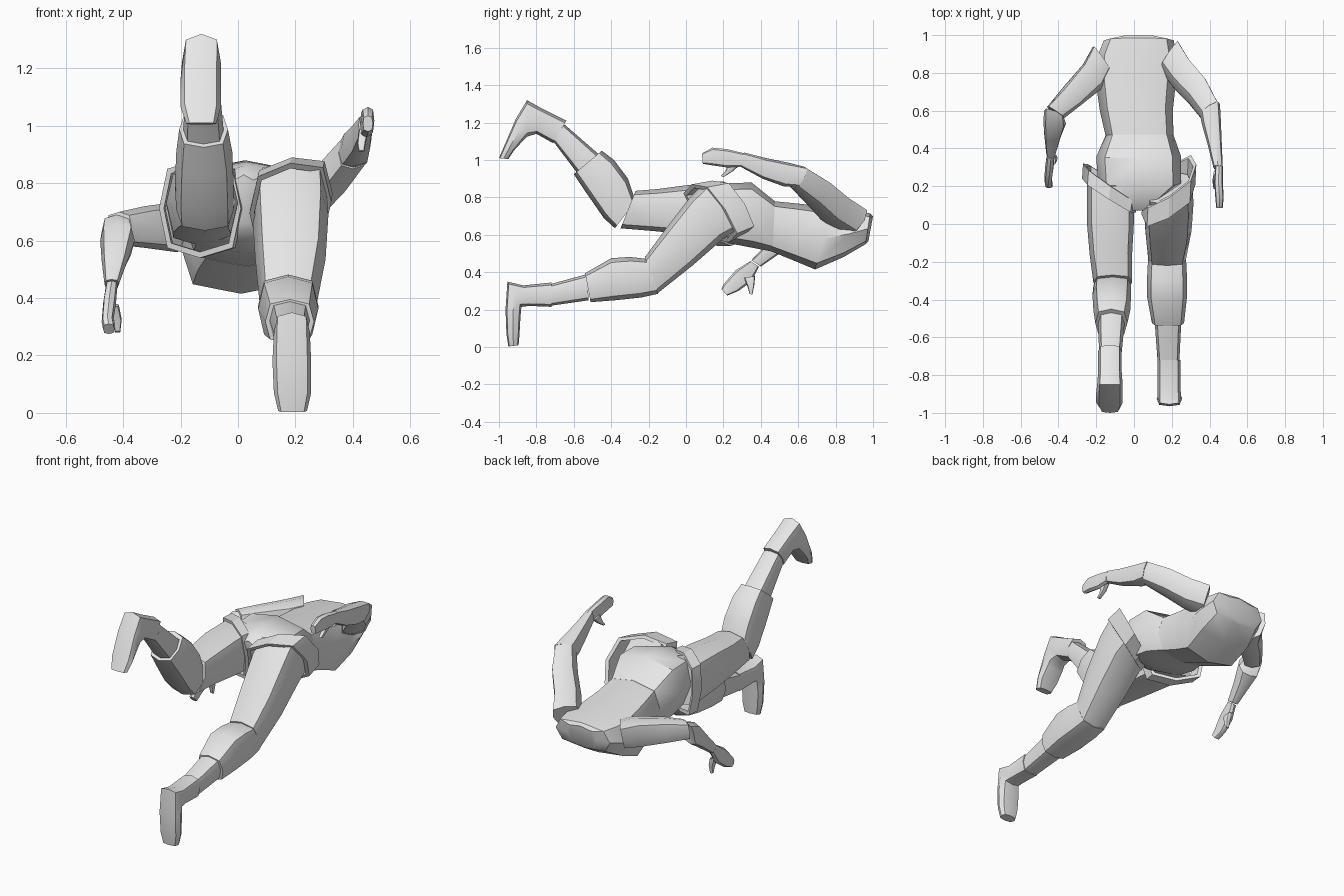
import bpy, bmesh, math
from mathutils import Vector

grey = bpy.data.materials.new("light_grey")
grey.diffuse_color = (0.8, 0.8, 0.8, 1)


def ring(s, scale=1.0, n=8, power=0.65):
    """Rounded section: x0, x1, top y, top z, bottom y, bottom z, [y skew], [z skew]."""
    x0, x1, yt, zt, yb, zb = s[:6]
    sy, sz = (list(s[6:]) + [0, 0])[:2]
    c = Vector(((x0 + x1) / 2, (yt + yb) / 2, (zt + zb) / 2))
    u = Vector(((x1 - x0) / 2, sy, sz)) * scale
    v = Vector((0, (yt - yb) / 2, (zt - zb) / 2)) * scale
    pts = []
    for i in range(n):
        a = 2 * math.pi * i / n
        ca, sa = math.cos(a), math.sin(a)
        p = math.copysign(abs(ca) ** power, ca)
        q = math.copysign(abs(sa) ** power, sa)
        pts.append(c + u * p + v * q)
    return pts


def skin(name, rings, closed=False, angle=40):
    """Bridge rings into one mesh; closed joins the last ring to the first."""
    bm = bmesh.new()
    loops = [[bm.verts.new(p) for p in r] for r in rings]
    n = len(loops[0])
    pairs = list(zip(loops, loops[1:])) + ([(loops[-1], loops[0])] if closed else [])
    for a, b in pairs:
        for i in range(n):
            j = (i + 1) % n
            bm.faces.new((a[i], a[j], b[j], b[i]))
    if not closed:
        bm.faces.new(loops[0])
        bm.faces.new(loops[-1])
    bmesh.ops.recalc_face_normals(bm, faces=bm.faces)
    me = bpy.data.meshes.new(name)
    bm.to_mesh(me)
    bm.free()
    me.materials.append(grey)
    ob = bpy.data.objects.new(name, me)
    bpy.context.collection.objects.link(ob)
    bpy.ops.object.select_all(action='DESELECT')
    ob.select_set(True)
    bpy.context.view_layer.objects.active = ob
    bpy.ops.object.shade_smooth_by_angle(angle=math.radians(angle))


def loft(name, *sections):
    skin(name, [ring(s) for s in sections])


def band(name, a, b):
    """Hollow strap wrapped round the top of a thigh."""
    skin(name, [ring(a), ring(b), ring(b, 0.88), ring(a, 0.88)], closed=True, angle=30)


# Trunk
loft("chest",
     (-.15, .21, .47, .78, .46, .51), (-.18, .205, .62, .765, .57, .465),
     (-.2, .22, .78, .745, .69, .415), (-.2, .23, .9, .73, .84, .48),
     (-.16, .21, .985, .715, .96, .55), (-.07, .12, 1.0, .70, .975, .565))
loft("pelvis",
     (-.15, .21, .475, .78, .465, .51), (-.2, .25, .35, .88, .36, .53),
     (-.19, .25, .2, .875, .23, .555), (-.1, .14, .12, .86, .15, .6),
     (-.02, .06, .07, .83, .1, .64))

# Thigh straps
band("left_thigh_strap", (-.27, .02, .2, .885, .24, .54, -.1),
     (-.275, .01, .13, .885, .17, .54, -.09))
band("right_thigh_strap", (.045, .33, .14, .89, .31, .6, .09, .02),
     (.04, .325, .03, .87, .23, .56, .08, .02))

# Raised left leg
loft("left_thigh",
     (-.25, 0, .2, .87, .24, .58), (-.25, 0, 0, .865, .03, .6),
     (-.235, -.01, -.15, .845, -.17, .62), (-.215, -.01, -.27, .835, -.35, .635))
loft("left_calf",
     (-.215, -.015, -.27, .78, -.38, .635), (-.22, -.015, -.31, .9, -.44, .69),
     (-.215, -.02, -.385, 1.0, -.53, .82), (-.205, -.035, -.45, 1.05, -.6, .925))
loft("left_ankle",
     (-.19, -.05, -.465, 1.03, -.585, .935), (-.185, -.065, -.65, 1.19, -.71, 1.1))
loft("left_foot",
     (-.19, -.065, -.64, 1.21, -.71, 1.09), (-.19, -.065, -.77, 1.275, -.8, 1.14),
     (-.195, -.06, -.85, 1.32, -.85, 1.125), (-.2, -.06, -.91, 1.22, -.87, 1.105),
     (-.2, -.06, -.97, 1.08, -.92, 1.05), (-.18, -.075, -1.0, 1.01, -.95, 1.005))

# Grounded right leg
loft("right_thigh",
     (.06, .31, .1, .88, .28, .62), (.05, .315, .02, .8, .2, .58),
     (.06, .305, -.11, .63, .04, .44), (.075, .275, -.22, .48, -.155, .285))
loft("right_calf",
     (.075, .275, -.2, .47, -.15, .285), (.07, .28, -.3, .482, -.24, .265),
     (.07, .28, -.4, .475, -.38, .25), (.095, .265, -.54, .395, -.51, .24))
loft("right_ankle",
     (.11, .25, -.53, .39, -.52, .25), (.125, .24, -.73, .335, -.73, .22))
loft("right_foot",
     (.125, .245, -.72, .345, -.72, .215), (.125, .245, -.87, .33, -.84, .22),
     (.125, .25, -.955, .35, -.88, .215), (.12, .255, -.965, .2, -.885, .16),
     (.125, .255, -.96, .07, -.89, .07), (.14, .24, -.95, .003, -.895, .01))

# Lowered left arm
loft("left_upper_arm",
     (-.22, -.12, .89, .735, .84, .57, -.07), (-.27, -.16, .8, .735, .77, .56, -.06),
     (-.37, -.28, .68, .72, .68, .575, -.05), (-.46, -.37, .6, .7, .58, .585, -.03))
loft("left_forearm",
     (-.475, -.37, .6, .69, .56, .57, -.02), (-.48, -.36, .52, .66, .56, .54, -.01),
     (-.475, -.385, .44, .56, .5, .5), (-.465, -.415, .35, .465, .4, .43))
loft("left_hand",
     (-.46, -.42, .345, .46, .39, .43), (-.47, -.425, .265, .41, .35, .35),
     (-.475, -.435, .2, .335, .28, .3), (-.47, -.43, .19, .31, .22, .275))
loft("left_thumb",
     (-.45, -.415, .31, .37, .37, .38), (-.435, -.405, .33, .32, .365, .33),
     (-.43, -.41, .34, .285, .355, .28))

# Raised right arm
loft("right_upper_arm",
     (.14, .24, .92, .745, .85, .61, .07), (.2, .3, .83, .81, .76, .67, .06),
     (.28, .385, .74, .89, .67, .76, .05), (.35, .45, .63, .965, .57, .85, .03))
loft("right_forearm",
     (.35, .455, .63, .965, .58, .855, .03), (.36, .46, .55, .985, .52, .86, .01),
     (.39, .465, .43, 1.01, .41, .9), (.42, .47, .31, 1.04, .29, .965))
loft("right_hand",
     (.43, .47, .315, 1.035, .3, .965), (.425, .47, .22, 1.058, .22, .96),
     (.43, .475, .14, 1.066, .15, .97), (.435, .47, .085, 1.035, .09, .98))
loft("right_thumb",
     (.42, .455, .23, .99, .29, .975), (.415, .445, .21, .94, .25, .94),
     (.42, .44, .185, .915, .2, .908))
